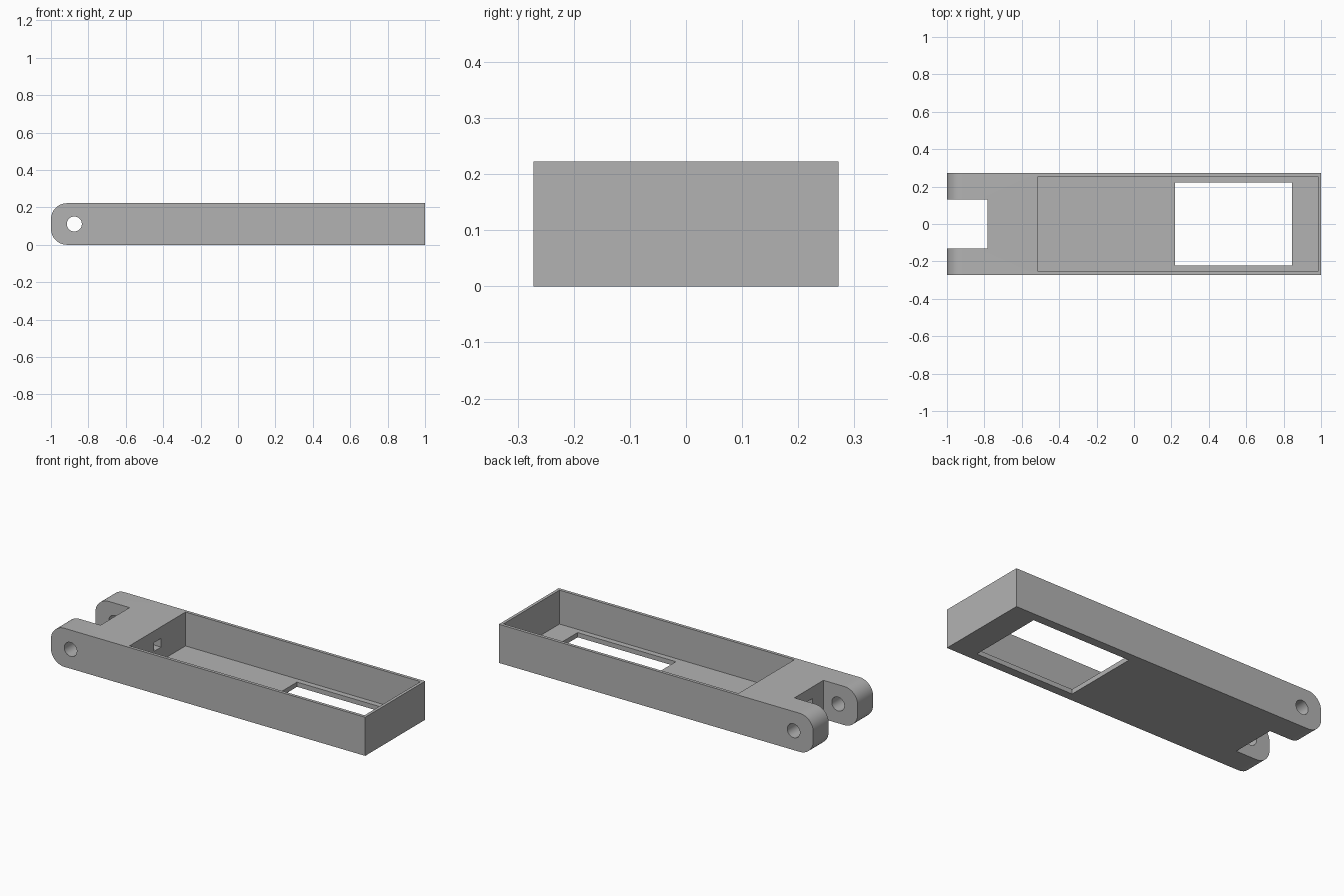
import bpy
import bmesh
from math import cos, sin, pi
from mathutils import Vector

cube = bpy.data.objects.get("Cube")
if cube:
    bpy.data.objects.remove(cube, do_unlink=True)

L, W, H = 1.0, 0.272, 0.222      # half length, half width, height
R = 0.085                        # corner radius of the fork tips

grey = bpy.data.materials.new("plain grey")
grey.use_nodes = True
colour = (0.45, 0.45, 0.45, 1)
grey.diffuse_color = colour
grey.node_tree.nodes["Principled BSDF"].inputs["Base Color"].default_value = colour


def extrude_profile(name, points, half_width):
    """Extrude an x-z outline along y, centred on y = 0."""
    bm = bmesh.new()
    face = bm.faces.new([bm.verts.new((x, -half_width, z)) for x, z in points])
    ret = bmesh.ops.extrude_face_region(bm, geom=[face])
    verts = [g for g in ret["geom"] if isinstance(g, bmesh.types.BMVert)]
    bmesh.ops.translate(bm, verts=verts, vec=Vector((0, 2 * half_width, 0)))
    bmesh.ops.recalc_face_normals(bm, faces=bm.faces)
    mesh = bpy.data.meshes.new(name)
    bm.to_mesh(mesh)
    bm.free()
    mesh.materials.append(grey)
    obj = bpy.data.objects.new(name, mesh)
    bpy.context.collection.objects.link(obj)
    return obj


def box(name, x0, x1, half_width, z0, z1):
    return extrude_profile(name, [(x0, z0), (x1, z0), (x1, z1), (x0, z1)], half_width)


def arc(cx, cz, radius, start, end, steps):
    angles = [start + (end - start) * i / steps for i in range(steps + 1)]
    return [(cx + radius * cos(a), cz + radius * sin(a)) for a in angles]


# Arm body with rounded fork end
outline = [(L, 0), (L, H)]
outline += arc(-L + R, H - R, R, pi / 2, pi, 12)
outline += arc(-L + R, R, R, pi, 3 * pi / 2, 12)
arm = extrude_profile("arm_body", outline, W)

# Cutters: tray, floor window, fork slot, cable passage, pivot hole
cutters = [
    box("tray_cutter", -0.512, 0.983, 0.254, 0.027, H + 0.1),
    box("floor_window_cutter", 0.22, 0.845, 0.222, -0.1, 0.1),
    box("fork_slot_cutter", -L - 0.1, -0.782, 0.132, -0.1, H + 0.1),
    box("cable_passage_cutter", -0.85, -0.45, 0.032, 0.105, 0.155),
    extrude_profile("pivot_hole_cutter", arc(-0.875, H / 2, 0.04, 0, 2 * pi, 32)[:-1], W + 0.1),
]

bpy.ops.object.select_all(action="DESELECT")
arm.select_set(True)
bpy.context.view_layer.objects.active = arm
for cutter in cutters:
    cutter.hide_render = True
    mod = arm.modifiers.new(cutter.name, "BOOLEAN")
    mod.operation = "DIFFERENCE"
    mod.solver = "EXACT"
    mod.object = cutter
    bpy.ops.object.modifier_apply(modifier=mod.name)
    bpy.data.objects.remove(cutter, do_unlink=True)

# Smooth round surfaces, crisp edges
bpy.ops.object.shade_smooth_by_angle(angle=pi / 6)
